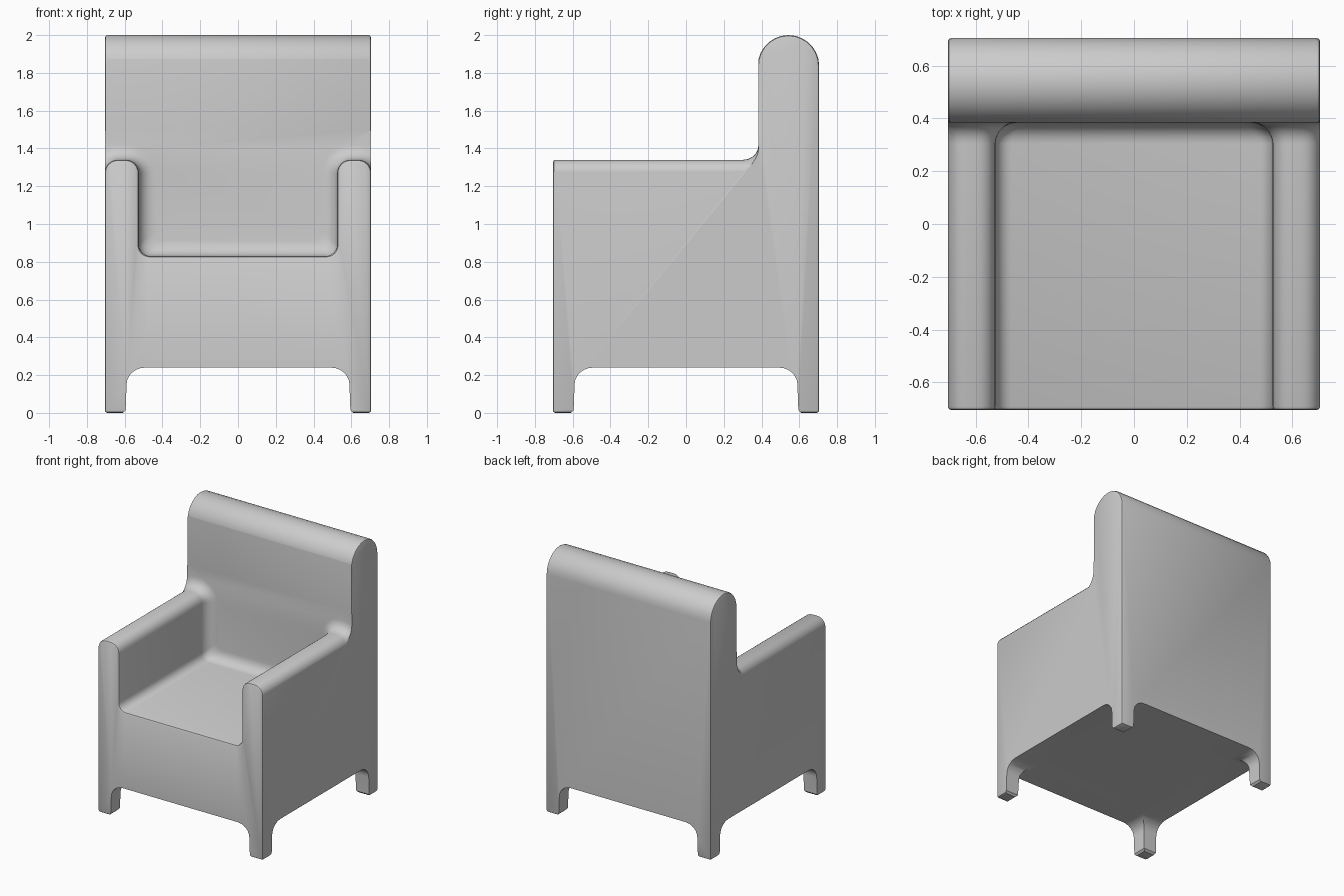
import bpy, bmesh
from math import sin, cos, radians, pi

cube = bpy.data.objects.get("Cube")
if cube:
    bpy.data.objects.remove(cube, do_unlink=True)

HALF = 0.705      # half width and half depth
LEG_TOP = 0.24
SEAT, ARM = 0.83, 1.34

fabric = bpy.data.materials.new("plain grey")
fabric.use_nodes = True
grey = (0.6, 0.6, 0.6, 1)
fabric.diffuse_color = grey
fabric.node_tree.nodes["Principled BSDF"].inputs["Base Color"].default_value = grey


def arc(cx, cz, rx, rz, start, end, n=6):
    angles = [radians(start + (end - start) * i / n) for i in range(n + 1)]
    return [(cx + rx * cos(a), cz + rz * sin(a)) for a in angles]


def mirrored(half):
    """Close a right-hand outline with its mirror image."""
    return half + [(-u, v) for u, v in reversed(half)]


def loft(name, rings):
    """Skin a list of closed rings and cap both ends."""
    bm = bmesh.new()
    loops = [[bm.verts.new(p) for p in ring] for ring in rings]
    n = len(loops[0])
    for a, b in zip(loops, loops[1:]):
        for i in range(n):
            j = (i + 1) % n
            bm.faces.new((a[i], a[j], b[j], b[i]))
    bm.faces.new(loops[0])
    bm.faces.new(loops[-1])
    bmesh.ops.recalc_face_normals(bm, faces=bm.faces)
    mesh = bpy.data.meshes.new(name)
    bm.to_mesh(mesh)
    bm.free()
    obj = bpy.data.objects.new(name, mesh)
    obj.data.materials.append(fabric)
    bpy.context.collection.objects.link(obj)
    return obj


def apply(obj, mod):
    bpy.context.view_layer.objects.active = obj
    bpy.ops.object.modifier_apply(modifier=mod.name)


def cut(obj, cutter):
    mod = obj.modifiers.new("cut", 'BOOLEAN')
    mod.operation = 'DIFFERENCE'
    mod.solver = 'EXACT'
    mod.object = cutter
    apply(obj, mod)
    bpy.data.objects.remove(cutter, do_unlink=True)


# Body block: side outline with a rounded backrest top
radius = (HALF - 0.38) / 2
side = [(-HALF, 0), (HALF, 0)]
side += arc(HALF - radius, 2 - radius, radius, radius, 0, 180, 14)
side += [(0.38, 1.5), (-HALF, 1.5)]
chair = loft("armchair", [[(x, y, z) for y, z in side] for x in (-HALF, HALF)])
bevel = chair.modifiers.new("soft edges", 'BEVEL')
bevel.width = 0.014
bevel.segments = 2
bevel.limit_method = 'ANGLE'
bevel.angle_limit = radians(50)
apply(chair, bevel)


# Space above seat and arms, shrinking towards the backrest to leave fillets
def seat_space(d):
    hx = 0.525 - d
    corner, r, arm_z = 0.06, 0.07 + d, ARM - 0.07
    half = arc(hx - corner, SEAT + d + corner, corner, corner, -90, 0)
    half += arc(0.595, arm_z, r, r, 180, 90)
    half += arc(0.636, arm_z, r, r, 90, 0)
    half += [(0.9, arm_z), (0.9, 2.2)]
    return mirrored(half)


fillet = 0.08
steps = [(-0.8, -0.012), (-HALF, -0.012), (-0.7, -0.004), (-0.69, 0)]
for i in range(6):
    t = pi / 2 * i / 5
    steps.append((0.304 + fillet * sin(t), fillet * (1 - cos(t))))
cut(chair, loft("seat_cutter",
                [[(x, y, z) for x, z in seat_space(d)] for y, d in steps]))

# Arched openings along both axes leave four flared legs
arch = mirrored([(0.61, -0.1), (0.61, 0), (0.595, 0.014)]
                + arc(0.49, LEG_TOP - 0.09, 0.1, 0.09, 0, 90))
cut(chair, loft("front_arch_cutter",
                [[(u, w, z) for u, z in arch] for w in (-1, 1)]))
cut(chair, loft("side_arch_cutter",
                [[(w, u, z) for u, z in arch] for w in (-1, 1)]))

# Smooth shading with crisp outer edges
bpy.ops.object.select_all(action='DESELECT')
chair.select_set(True)
bpy.context.view_layer.objects.active = chair
bpy.ops.object.shade_smooth_by_angle(angle=radians(35))
